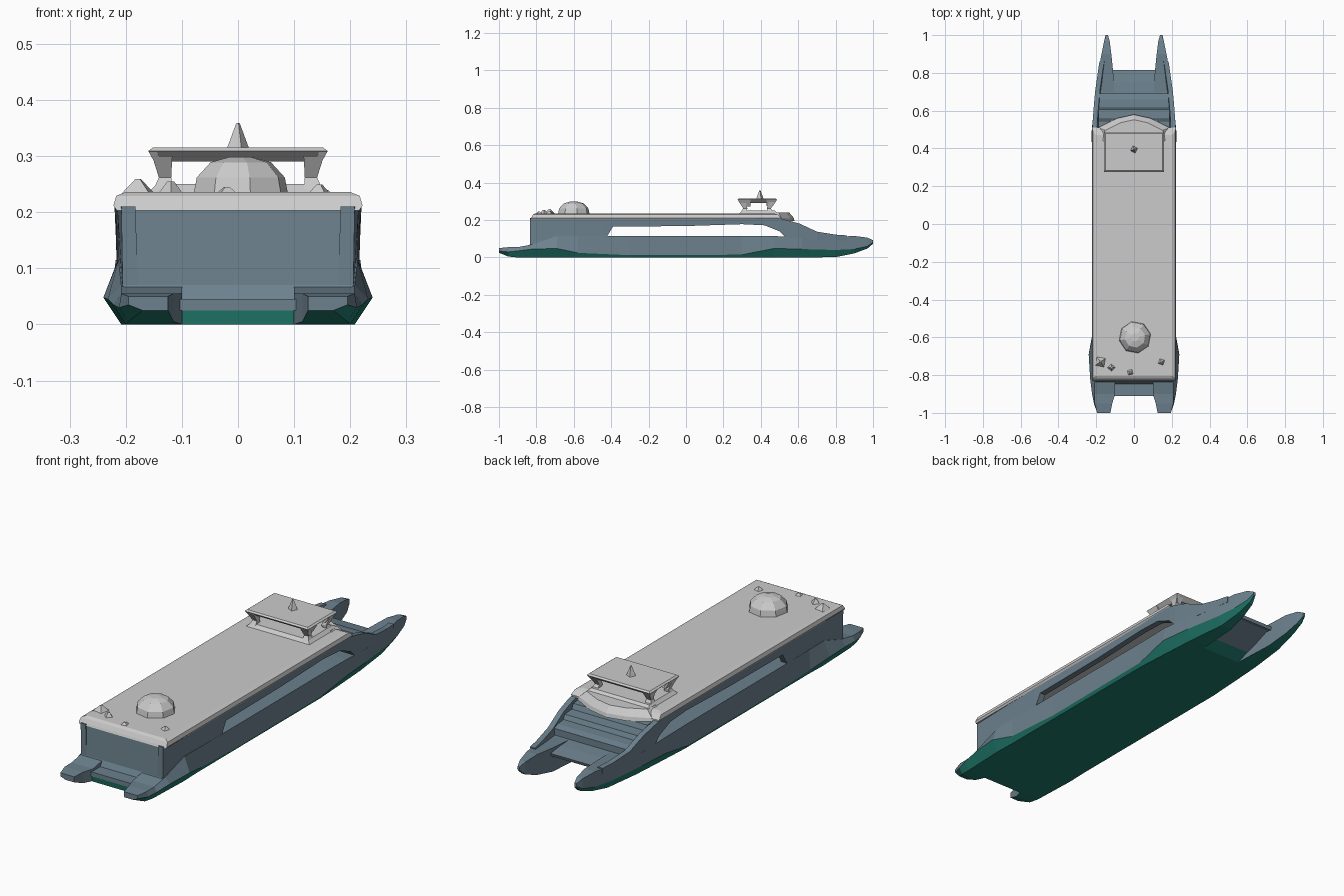
import bpy, bmesh, math


def material(name, color):
    m = bpy.data.materials.new(name)
    m.diffuse_color = color
    return m


BLUE = material("slate_blue", (0.15, 0.22, 0.27, 1))
TEAL = material("teal", (0.015, 0.2, 0.155, 1))


def loft(name, rings, mats=(), mirror=False, teal_sides=()):
    """Skin closed rings of points; the listed ring edges use the second material."""
    bm = bmesh.new()
    loops = [[bm.verts.new(p) for p in r] for r in rings]
    n = len(loops[0])
    for a, b in zip(loops, loops[1:]):
        for i in range(n):
            j = (i + 1) % n
            f = bm.faces.new((a[i], a[j], b[j], b[i]))
            f.material_index = 1 if i in teal_sides else 0
    bm.faces.new(loops[0])
    bm.faces.new(loops[-1])
    bmesh.ops.recalc_face_normals(bm, faces=bm.faces)
    me = bpy.data.meshes.new(name)
    bm.to_mesh(me)
    bm.free()
    for m in mats:
        me.materials.append(m)
    ob = bpy.data.objects.new(name, me)
    bpy.context.collection.objects.link(ob)
    if mirror:
        ob.modifiers.new("mirror", 'MIRROR')
    return ob


def extrude_x(name, profile, w, mats=()):
    return loft(name, [[(x, y, z) for y, z in profile] for x in (-w, w)], mats)


def cone(name, x, y, z, r1, r2, h, sides, turn=0.3):
    def ring(r, zz):
        return [(x + r * math.cos(turn + k * math.tau / sides),
                 y + r * math.sin(turn + k * math.tau / sides), zz) for k in range(sides)]
    return loft(name, [ring(r1, z), ring(r2, z + h)])


# Twin side hulls: y, inner x, bottom z, bottom x, waterline x, waterline z, top x, top z
hull = [
    (-1.00, .125, .025, .170, .195, .035, .195, .050),
    (-0.95, .115, .005, .195, .212, .030, .208, .055),
    (-0.90, .100, .000, .200, .222, .035, .208, .055),
    (-0.82, .100, .000, .203, .232, .045, .208, .070),
    (-0.69, .100, .000, .208, .240, .048, .213, .115),
    (-0.58, .100, .000, .205, .220, .025, .214, .115),
    (-0.30, .100, .000, .205, .213, .012, .215, .115),
    (0.30, .100, .000, .205, .215, .015, .215, .115),
    (0.47, .100, .000, .195, .226, .048, .218, .115),
    (0.62, .100, .000, .185, .212, .045, .212, .105),
    (0.80, .110, .002, .165, .187, .040, .190, .110),
    (0.90, .120, .022, .155, .172, .045, .172, .115),
    (0.97, .129, .048, .149, .158, .060, .158, .106),
    (1.00, .138, .074, .145, .150, .080, .148, .092),
]
loft("side_hulls", [[(xi, y, zt), (xi, y, zb), (xb, y, zb), (xw, y, zw), (xt, y, zt)]
                    for y, xi, zb, xb, xw, zw, xt, zt in hull],
     (BLUE, TEAL), True, (1, 2))

# Bridging body between the hulls, teal keel and blue car deck
extrude_x("keel_plate", [(-.905, 0), (.6, 0), (.66, .025), (-.91, .025)], .1, (TEAL,))
extrude_x("car_deck", [(-.91, .025), (.66, .025), (.8, .08), (.6, .1), (-.82, .1),
                       (-.84, .045), (-.91, .045)], .105, (BLUE,))

# Side walls with the long open gallery: y, x, lower z, upper z
wall = [
    (-.835, .205, .04, .21), (-.6, .212, .10, .212), (-.43, .214, .10, .212),
    (-.39, .214, .165, .212), (0, .214, .168, .212), (.3, .215, .178, .212),
    (.42, .217, .172, .212), (.5, .217, .14, .208), (.54, .216, .10, .200),
    (.61, .211, .09, .180), (.70, .203, .09, .138), (.80, .189, .09, .122),
    (.86, .180, .09, .118)]
loft("side_walls", [[(x - .028, y, a), (x, y, a), (x + .003, y, b), (x - .022, y, b)]
                    for y, x, a, b in wall], (BLUE,), True)

# Stern wall of the cabin
extrude_x("stern_wall", [(-.85, .04), (-.835, .07), (-.828, .21), (-.79, .21), (-.79, .05)],
          .203, (BLUE,))

# Stepped foredeck running down between the bows
extrude_x("foredeck_steps", [
    (.48, .20), (.545, .195), (.555, .172), (.605, .168), (.615, .148), (.66, .146),
    (.69, .138), (.69, .108), (.75, .102), (.815, .09), (.81, .076), (.62, .09), (.53, .11),
    (.49, .175)], .187, (BLUE,))

# Pale roof with chamfered edges
def roof_ring(x, y0, y1, z):
    return [(-x, y0, z), (x, y0, z), (x, y1, z), (-x, y1, z)]


loft("roof", [roof_ring(.216, -.832, .51, .203), roof_ring(.222, -.828, .51, .212),
              roof_ring(.217, -.818, .49, .229), roof_ring(.200, -.805, .47, .236)])

# Rounded apron under the bridge
def apron_ring(s, z):
    return [(x * s, .44 + (y - .44) * s, z) for x, y in
            [(-.2, .44), (.2, .44), (.19, .51), (.09, .56), (0, .58), (-.09, .56), (-.19, .51)]]


loft("bridge_apron", [apron_ring(1, .195), apron_ring(.97, .212), apron_ring(.8, .240)])
loft("bridge_sill", [roof_ring(.165, .28, .50, .23), roof_ring(.145, .30, .475, .25)])

# Bridge canopy: flat top with an inward-sloping skirt of four panels
loft("bridge_canopy", [roof_ring(.138, .30, .465, .290), roof_ring(.160, .275, .488, .309),
                       roof_ring(.152, .283, .480, .315)])
loft("canopy_skirt_sides", [
    [(.128, y, .272), (.139, y, .272), (.160, y2, .309), (.145, y2, .309)]
    for y, y2 in ((.30, .276), (.345, .345))], mirror=True)
loft("canopy_skirt_fore", [
    [(.128, y, .276), (.139, y, .276), (.160, y2, .309), (.145, y2, .309)]
    for y, y2 in ((.43, .43), (.465, .487))], mirror=True)

# Leaning canopy posts
for label, y, lean in (("aft", .305, .012), ("fore", .455, -.012)):
    def post_ring(cx, cy, z, r):
        return [(cx - r, cy - r, z), (cx + r, cy - r, z), (cx + r, cy + r, z), (cx - r, cy + r, z)]
    loft(label + "_posts", [post_ring(.135, y, .235, .018), post_ring(.13, y + lean, .262, .011),
                            post_ring(.135, y - lean / 2, .30, .018)], mirror=True)

# Mast spike on the canopy
cone("mast", 0, .395, .313, .021, .003, .046, 4)

# Faceted dome on the aft roof
def dome_ring(r, z):
    return [(.005 + r * math.cos(k * math.tau / 8 + .2),
             -.6 + r * math.sin(k * math.tau / 8 + .2), z) for k in range(8)]


loft("aft_dome", [dome_ring(.086, .232), dome_ring(.080, .262),
                  dome_ring(.055, .289), dome_ring(.022, .298)])

# Small vents at the stern roof corners
for i, (x, y, r, h) in enumerate([(-.178, -.73, .036, .026), (-.12, -.76, .022, .022),
                                  (-.02, -.785, .022, .012), (.145, -.73, .022, .016)]):
    cone("roof_vent_%d" % (i + 1), x, y, .233, r, .006, h, 4, .6 + i)
